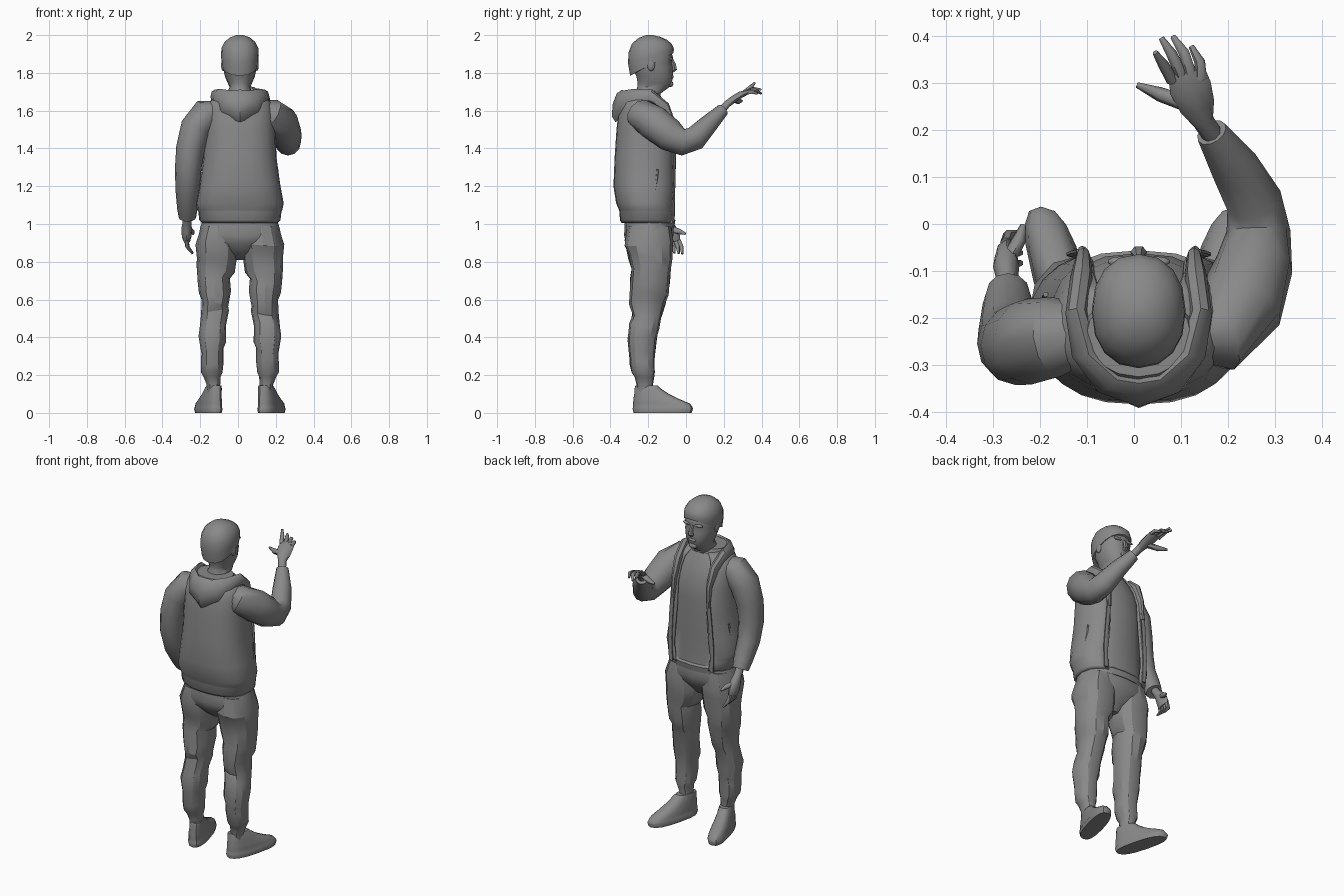
import bpy, bmesh, math
from mathutils import Vector

CX = 0.01  # body centre line
GREY = bpy.data.materials.new("dark_grey")
GREY.diffuse_color = (.25, .25, .25, 1)


def finish(name, bm, angle=40, thick=0):
    bmesh.ops.recalc_face_normals(bm, faces=bm.faces)
    me = bpy.data.meshes.new(name)
    bm.to_mesh(me)
    bm.free()
    me.materials.append(GREY)
    ob = bpy.data.objects.new(name, me)
    bpy.context.collection.objects.link(ob)
    if thick:
        m = ob.modifiers.new("thickness", 'SOLIDIFY')
        m.thickness = thick
        m.offset = -1
    bpy.ops.object.select_all(action='DESELECT')
    bpy.context.view_layer.objects.active = ob
    ob.select_set(True)
    bpy.ops.object.shade_smooth_by_angle(angle=math.radians(angle))
    return ob


def skin(name, rings, closed=True, **kw):
    """Join successive rings of points with quads."""
    bm = bmesh.new()
    vs = [[bm.verts.new(p) for p in r] for r in rings]
    n = len(vs[0])
    for a, b in zip(vs, vs[1:]):
        for i in range(n if closed else n - 1):
            j = (i + 1) % n
            bm.faces.new((a[i], a[j], b[j], b[i]))
    if closed:
        bm.faces.new(vs[0])
        bm.faces.new(vs[-1])
    return finish(name, bm, **kw)


def spow(v, p):
    return math.copysign(abs(v) ** (2 / p), v)


def level(name, rows, n=14, p=2.2, gap=0, tilt=0, shear=0, fold=0, **kw):
    """Loft level rings: z, x centre, x radius, y back, y front."""
    rings = []
    for k, (z, x, rx, y0, y1) in enumerate(rows):
        ring = []
        for i in range(n):
            t = (math.pi / 2 + gap + (2 * math.pi - 2 * gap) * i / (n - 1)) if gap \
                else math.pi / 2 + 2 * math.pi * i / n
            y = (y0 + y1) / 2 + (y1 - y0) / 2 * spow(math.sin(t), p)
            dz = tilt * math.sin(t) * (1 - k / (len(rows) - 1)) ** 2
            if 0 < k < len(rows) - 4:  # slanting cloth folds
                dz += fold * math.cos(t + k) * (-1) ** k
            ring.append((x + rx * spow(math.cos(t), p) + shear * (y + .13), y, z + dz))
        rings.append(ring)
    return skin(name, rings, closed=not gap, **kw)


def tube(name, path, n=10, ref=(0, 1, 1), **kw):
    """Elliptical tube through points: x, y, z, side radius[, up radius]."""
    pts = [Vector(p[:3]) for p in path]
    rings = []
    for k, p in enumerate(path):
        t = (pts[min(k + 1, len(pts) - 1)] - pts[max(k - 1, 0)]).normalized()
        a = t.cross(Vector(ref)).normalized()
        b = a.cross(t)
        rb = p[4] if len(p) > 4 else p[3]
        rings.append([pts[k] + a * p[3] * math.cos(u) + b * rb * math.sin(u)
                      for u in (2 * math.pi * i / n for i in range(n))])
    return skin(name, rings, **kw)


def ball(name, loc, size, seg=10):
    bm = bmesh.new()
    bmesh.ops.create_uvsphere(bm, u_segments=seg, v_segments=8, radius=1)
    for v in bm.verts:
        v.co = Vector(loc) + Vector([a * b for a, b in zip(v.co, size)])
    return finish(name, bm, angle=60)


# Head, hair and facial features
level("head", [(1.58, CX, .075, -.29, -.14), (1.69, CX, .067, -.27, -.135), (1.725, CX, .055, -.258, -.088),
               (1.745, CX, .064, -.256, -.075), (1.78, CX, .079, -.262, -.07), (1.83, CX, .09, -.288, -.07),
               (1.855, CX, .092, -.297, -.076), (1.88, CX, .094, -.298, -.068), (1.92, CX, .085, -.28, -.082),
               (1.95, CX, .05, -.24, -.13)], n=16)
level("hair", [(1.845, CX, .096, -.296, -.066), (1.89, CX, .1, -.307, -.064), (1.93, CX, .098, -.304, -.074),
               (1.965, CX, .08, -.286, -.1), (1.988, CX, .052, -.25, -.135), (2.0, CX, .018, -.21, -.175)],
      n=16, tilt=.06)
tube("nose", [(CX, -.075, 1.87, .009), (CX, -.064, 1.845, .012), (CX, -.06, 1.82, .018, .014),
              (CX, -.072, 1.81, .012)], n=6, ref=(0, 1, 0))
ball("lips", (CX, -.075, 1.78), (.026, .01, .01))
ball("chin", (CX, -.085, 1.742), (.028, .018, .018))
for s in (-1, 1):
    ball("ear", (CX + s * .09, -.185, 1.84), (.01, .02, .03))
    ball("brow", (CX + s * .037, -.08, 1.874), (.03, .011, .009))

# Shirt and open jacket
level("shirt", [(.985, CX, .19, -.32, -.062), (1.02, CX, .195, -.33, -.056), (1.03, CX, .19, -.33, -.066),
                (1.2, CX, .19, -.35, -.072), (1.42, CX, .175, -.35, -.062), (1.54, CX, .17, -.34, -.075),
                (1.63, CX, .13, -.31, -.11), (1.68, CX, .085, -.285, -.135)], n=18, p=2.4)
level("jacket", [(1.005, CX, .20, -.34, -.06), (1.02, CX, .215, -.35, -.052), (1.065, CX, .22, -.352, -.052),
                 (1.075, CX, .225, -.355, -.055), (1.11, CX, .232, -.37, -.05), (1.2, CX, .215, -.384, -.045),
                 (1.35, CX, .194, -.378, -.048), (1.5, CX, .188, -.368, -.055), (1.59, CX, .182, -.358, -.085),
                 (1.645, CX, .165, -.34, -.115), (1.69, CX, .105, -.31, -.14)],
      n=21, p=2.4, gap=.5, thick=.012)

# Hood draped round the neck and the front edges of the jacket
half = [(-.12, -.058, 1.4, .01, .012), (-.118, -.07, 1.52, .016, .02), (-.122, -.115, 1.62, .024, .03),
        (-.132, -.19, 1.675, .024, .038), (-.115, -.27, 1.665, .03, .052), (-.068, -.33, 1.64, .034, .07)]
hood = half + [(0, -.356, 1.625, .034, .088)] + [(-x, *r) for x, *r in reversed(half)]
tube("hood", [(x + CX, *r) for x, *r in hood], n=8, ref=(0, .2, 1))
level("hood_inner", [(1.6, CX, .12, -.345, -.13), (1.67, CX, .125, -.345, -.13), (1.705, CX, .112, -.325, -.15)],
      n=16, tilt=-.02, p=2)
for s in (-1, 1):
    tube("jacket_edge", [(CX + s * x, y, z, .006, .014) for x, y, z in
                         ((.12, -.058, 1.44), (.132, -.06, 1.3), (.142, -.064, 1.15), (.138, -.066, 1.01))],
         n=6, ref=(1, 0, 0))
    tube("pocket_welt", [(CX + s * .208, -.165, 1.17, .006), (CX + s * .2, -.155, 1.24, .006),
                         (CX + s * .198, -.15, 1.29, .006)], n=5)

# Trousers: seat, then each leg with its shoe
level("trouser_seat", [(.81, CX, .03, -.22, -.15), (.85, CX, .09, -.275, -.115), (.9, CX, .18, -.318, -.076),
                       (.94, CX, .218, -.328, -.066), (.98, CX, .21, -.325, -.066), (1.03, CX, .195, -.325, -.07)],
      n=16, p=2.4)
leg = [(.99, .115, .088, -.31, -.08), (.9, .122, .113, -.325, -.067), (.83, .121, .107, -.306, -.072),
       (.76, .128, .101, -.288, -.08), (.70, .138, .085, -.296, -.085), (.64, .132, .085, -.297, -.092),
       (.58, .132, .07, -.302, -.108), (.53, .132, .074, -.282, -.125), (.46, .143, .069, -.3, -.142),
       (.39, .146, .073, -.309, -.155), (.33, .145, .059, -.303, -.162), (.27, .146, .06, -.298, -.168),
       (.215, .149, .057, -.288, -.165), (.19, .147, .045, -.272, -.168), (.15, .14, .036, -.262, -.175),
       (.1, .14, .034, -.26, -.17)]
shoe = [(0, .165, .052, -.277, .03), (.022, .165, .057, -.283, .037), (.03, .165, .053, -.28, .035),
        (.05, .165, .052, -.28, .02), (.075, .164, .048, -.278, -.04), (.1, .162, .043, -.274, -.09),
        (.13, .16, .039, -.272, -.135), (.145, .157, .033, -.268, -.15)]
for s, side in ((-1, "left"), (1, "right")):
    level(side + "_trouser_leg", [(z, CX + s * x, r, a, b) for z, x, r, a, b in leg], n=12, angle=30,
          fold=s * .017)
    level(side + "_shoe", [(z, CX + s * x, *r) for z, x, *r in shoe], n=16, p=2.6, shear=s * .26)

# Sleeves
tube("hanging_sleeve", [(-.09, -.23, 1.605, .05, .06), (-.165, -.24, 1.582, .085, .085),
                        (-.222, -.25, 1.51, .083, .092), (-.252, -.258, 1.4, .076, .085),
                        (-.264, -.255, 1.29, .07, .078), (-.268, -.225, 1.18, .063, .066),
                        (-.268, -.17, 1.08, .054, .054), (-.268, -.145, 1.035, .046, .046)], n=12, ref=(0, 1, 0))
tube("raised_sleeve", [(.1, -.235, 1.605, .05), (.175, -.235, 1.582, .084), (.228, -.17, 1.535, .093, .095),
                       (.257, -.085, 1.47, .082, .088), (.265, -.015, 1.432, .068, .07),
                       (.255, .05, 1.455, .06, .066), (.215, .12, 1.53, .052, .05),
                       (.165, .195, 1.605, .034, .034)], n=12, ref=(0, 0, 1))


# Hands: wrist and palm, then fingers and a thumb bent at a middle joint
def hand(side, palm, fingers, ref):
    tube(side + "_palm", palm, n=8, ref=ref, angle=60)
    for k, (base, mid, tip) in enumerate(fingers):
        f = 1.35 if k == 4 else 1
        tube(side + ("_thumb" if k == 4 else "_finger"),
             [(*base, .013 * f), (*mid, .0115 * f), (*tip, .006)], n=6, ref=ref, angle=60)


hand("right", [(.17, .185, 1.6, .022), (.148, .218, 1.635, .023, .02), (.135, .25, 1.66, .038, .019),
               (.12, .29, 1.685, .045, .018), (.112, .325, 1.697, .039, .012)],
     [((.082, .305, 1.692), (.062, .34, 1.722), (.045, .365, 1.748)),
      ((.1, .318, 1.697), (.08, .362, 1.715), (.058, .396, 1.712)),
      ((.12, .32, 1.697), (.106, .365, 1.708), (.083, .399, 1.69)),
      ((.142, .308, 1.692), (.14, .345, 1.7), (.122, .378, 1.69)),
      ((.115, .255, 1.66), (.055, .276, 1.65), (.006, .296, 1.652))], (0, 0, 1))
hand("left", [(-.268, -.15, 1.06, .024), (-.27, -.118, 1.01, .023, .025), (-.272, -.09, .975, .028, .037),
              (-.272, -.073, .93, .025, .042), (-.27, -.066, .905, .016, .037)],
     [((-.272, -.068 + d, .915), (-.268, -.055 + d * 1.1, .88), (-.24, -.05 + d * 1.1, .845 - d * .1))
      for d in (-.03, -.01, .01, .028)] +
     [((-.265, -.07, .97), (-.245, -.035, .96), (-.236, -.002, .948))], (0, 1, 1))
